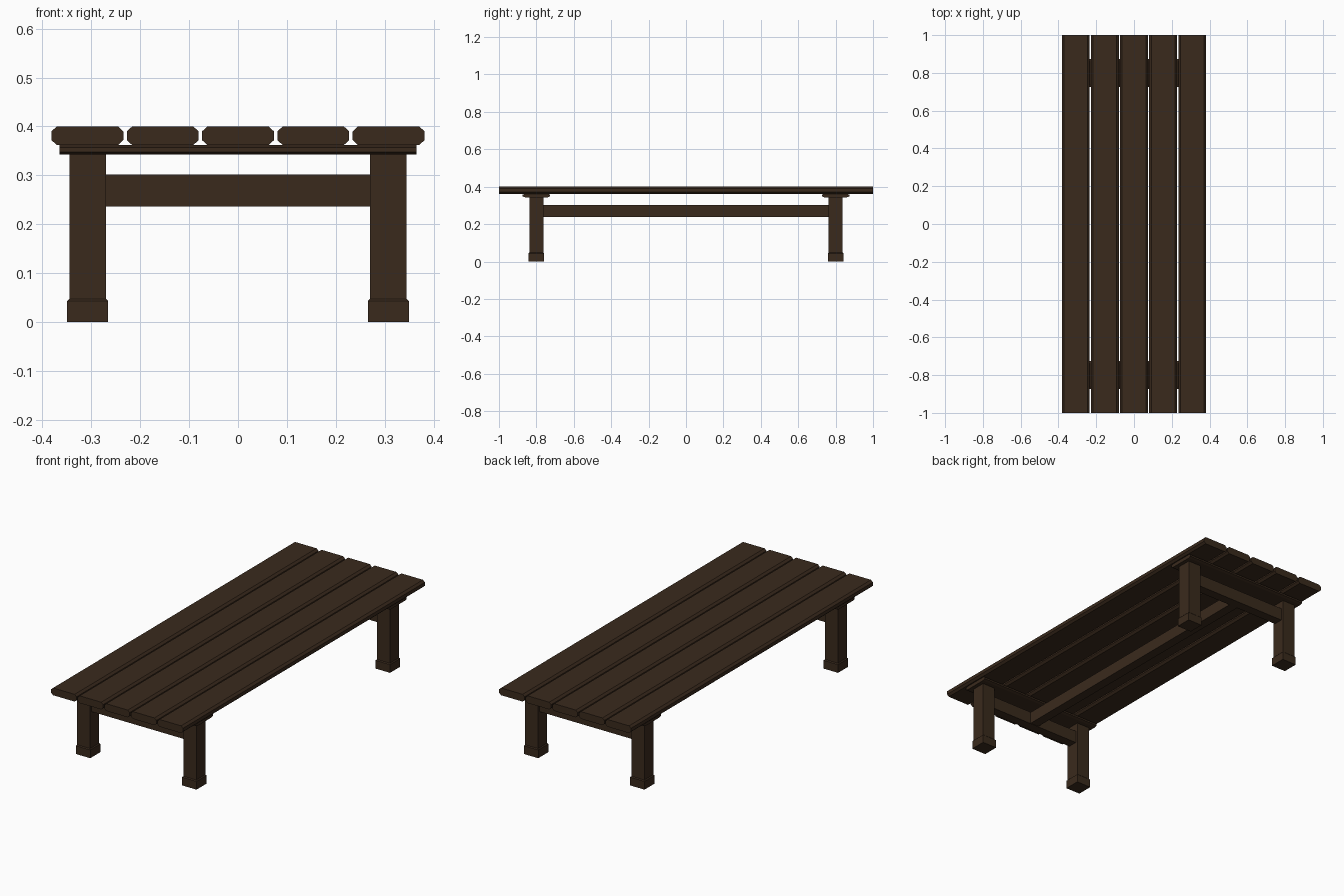
import bpy

if "Cube" in bpy.data.objects:
    bpy.data.objects.remove(bpy.data.objects["Cube"])

wood = bpy.data.materials.new("dark_wood")
wood.diffuse_color = (0.042, 0.023, 0.012, 1)
wood.use_nodes = True
wood.node_tree.nodes["Principled BSDF"].inputs["Base Color"].default_value = wood.diffuse_color


def add_mesh(name, verts, faces):
    me = bpy.data.meshes.new(name)
    me.from_pydata(verts, [], faces)
    me.materials.append(wood)
    ob = bpy.data.objects.new(name, me)
    bpy.context.collection.objects.link(ob)
    return ob


def loft(name, rings):
    """Skin a list of equal-length rings and cap both ends."""
    n = len(rings[0])
    verts = [v for r in rings for v in r]
    faces = [tuple(reversed(range(n))),
             tuple(range(len(verts) - n, len(verts)))]
    for k in range(len(rings) - 1):
        a, b = k * n, (k + 1) * n
        faces += [(a + i, a + (i + 1) % n, b + (i + 1) % n, b + i) for i in range(n)]
    return add_mesh(name, verts, faces)


def square(cx, cy, hx, hy, z):
    return [(cx - hx, cy - hy, z), (cx + hx, cy - hy, z),
            (cx + hx, cy + hy, z), (cx - hx, cy + hy, z)]


def box(name, x0, x1, y0, y1, z0, z1):
    cx, cy, hx, hy = (x0 + x1) / 2, (y0 + y1) / 2, (x1 - x0) / 2, (y1 - y0) / 2
    return loft(name, [square(cx, cy, hx, hy, z0), square(cx, cy, hx, hy, z1)])


def octagon(hw, z0, z1, cw, cz):
    """Chamfered board section as (across, z) pairs."""
    return [(-hw + cw, z0), (hw - cw, z0), (hw, z0 + cz), (hw, z1 - cz),
            (hw - cw, z1), (-hw + cw, z1), (-hw, z1 - cz), (-hw, z0 + cz)]


# table top planks
sec = octagon(0.0735, 0.362, 0.40, 0.011, 0.010)
for i in range(5):
    x = (i - 2) * 0.154
    loft(f"plank_{i + 1}", [[(x + a, y, z) for a, z in sec] for y in (1, -1)])

batten_sec = octagon(0.0735, 0.343, 0.362, 0.013, 0.005)
for end, y in (("front", -0.80), ("back", 0.80)):
    # batten under the planks
    loft(f"{end}_batten", [[(x, y + a, z) for a, z in batten_sec] for x in (-0.365, 0.365)])
    # rail between the two legs
    box(f"{end}_rail", -0.275, 0.275, y - 0.025, y + 0.025, 0.236, 0.302)
    # legs with slightly wider, chamfered feet
    for side, x in (("left", -0.3075), ("right", 0.3075)):
        loft(f"{end}_{side}_leg", [square(x, y, h, h, z) for h, z in (
            (0.042, 0), (0.042, 0.043), (0.0375, 0.0475), (0.0375, 0.345))])

# long stretcher joining the rails
box("stretcher", -0.025, 0.025, -0.78, 0.78, 0.238, 0.301)
